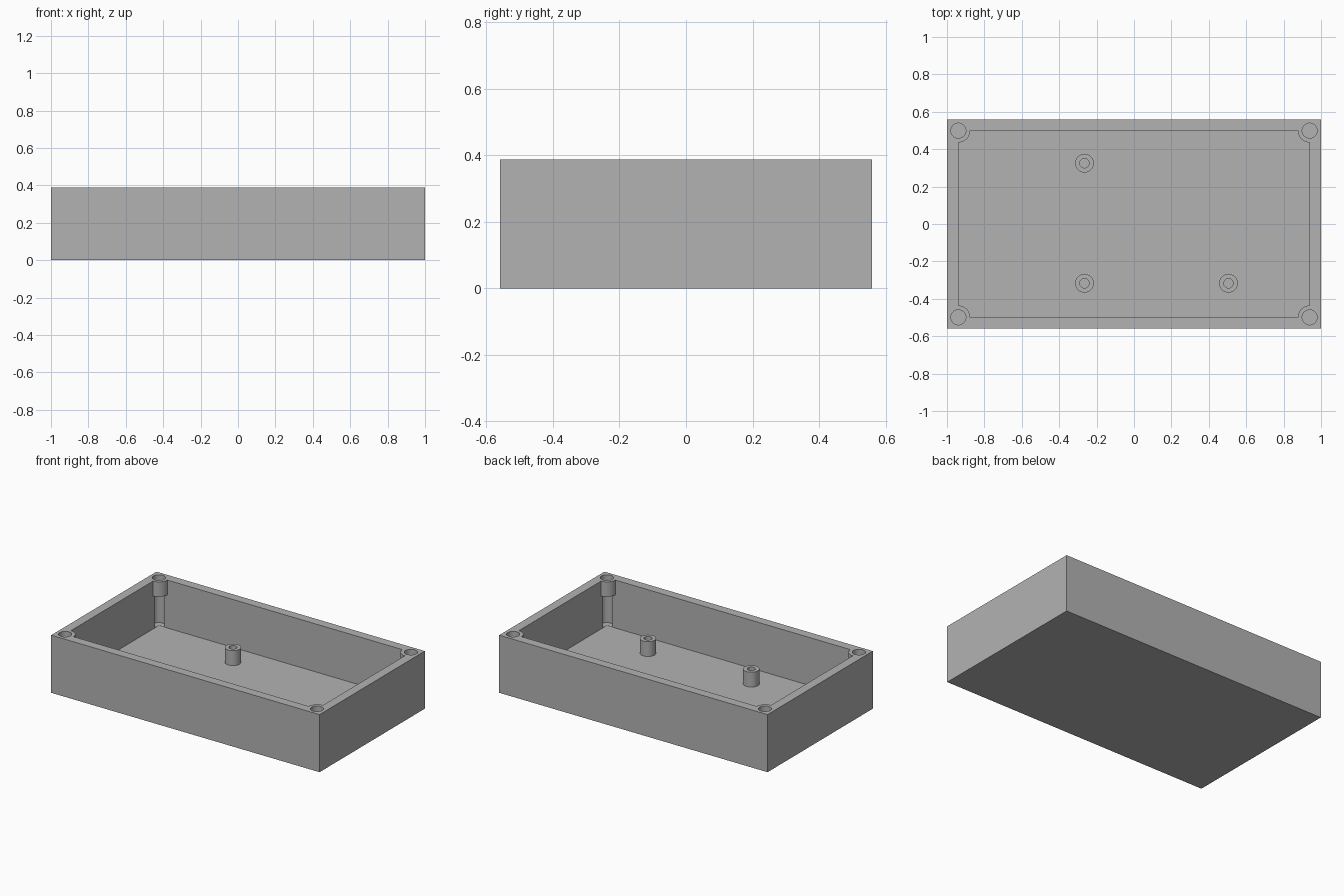
import bpy

cube = bpy.data.objects.get("Cube")
if cube:
    bpy.data.objects.remove(cube, do_unlink=True)

HEIGHT, FLOOR = 0.388, 0.065
HALF_X, HALF_Y = 1.0, 0.56
WALL = 0.061
IN_X, IN_Y = HALF_X - WALL, HALF_Y - WALL
OVER = HEIGHT + 0.2

grey = bpy.data.materials.new("plain grey")
grey.use_nodes = True
colour = (0.45, 0.45, 0.45, 1)
grey.diffuse_color = colour
grey.node_tree.nodes["Principled BSDF"].inputs["Base Color"].default_value = colour


def box(name, hx, hy, z0, z1):
    bpy.ops.mesh.primitive_cube_add(size=2, location=(0, 0, (z0 + z1) / 2))
    ob = bpy.context.object
    ob.name = name
    ob.scale = (hx, hy, (z1 - z0) / 2)
    bpy.ops.object.transform_apply(location=True, scale=True)
    ob.data.materials.append(grey)
    return ob


def post(name, x, y, radius, z0, z1):
    bpy.ops.mesh.primitive_cylinder_add(
        vertices=48, radius=radius, depth=z1 - z0, location=(x, y, (z0 + z1) / 2))
    ob = bpy.context.object
    ob.name = name
    bpy.ops.object.transform_apply(location=True)
    ob.data.materials.append(grey)
    return ob


def cut(target, cutter):
    """Subtract the cutter from the target, then discard it."""
    bpy.ops.object.select_all(action='DESELECT')
    bpy.context.view_layer.objects.active = target
    target.select_set(True)
    mod = target.modifiers.new("cut", 'BOOLEAN')
    mod.operation = 'DIFFERENCE'
    mod.solver = 'EXACT'
    mod.object = cutter
    bpy.ops.object.modifier_apply(modifier=mod.name)
    bpy.data.objects.remove(cutter, do_unlink=True)


def smooth(ob):
    bpy.ops.object.select_all(action='DESELECT')
    bpy.context.view_layer.objects.active = ob
    ob.select_set(True)
    bpy.ops.object.shade_smooth_by_angle(angle=0.5)


corners = [(sx * IN_X, sy * IN_Y) for sx in (-1, 1) for sy in (-1, 1)]

# Cavity shape, notched at its upper corners so short screw bosses remain
cavity = box("cavity_cutter", IN_X, IN_Y, FLOOR, OVER)
for x, y in corners:
    cut(cavity, post("boss_cutter", x, y, 0.063, HEIGHT - 0.1, OVER + 0.1))

# Open tray with corner screw holes running down to the floor
tray = box("enclosure_tray", HALF_X, HALF_Y, 0, HEIGHT)
cut(tray, cavity)
for x, y in corners:
    cut(tray, post("hole_cutter", x, y, 0.04, FLOOR + 0.001, OVER))
smooth(tray)

# Hollow board standoffs on the floor
for i, (x, y) in enumerate([(-0.265, 0.325), (-0.265, -0.317), (0.505, -0.317)]):
    standoff = post(f"standoff_{i + 1}", x, y, 0.05, FLOOR - 0.01, FLOOR + 0.1)
    cut(standoff, post("bore_cutter", x, y, 0.025, FLOOR - 0.1, OVER))
    smooth(standoff)
